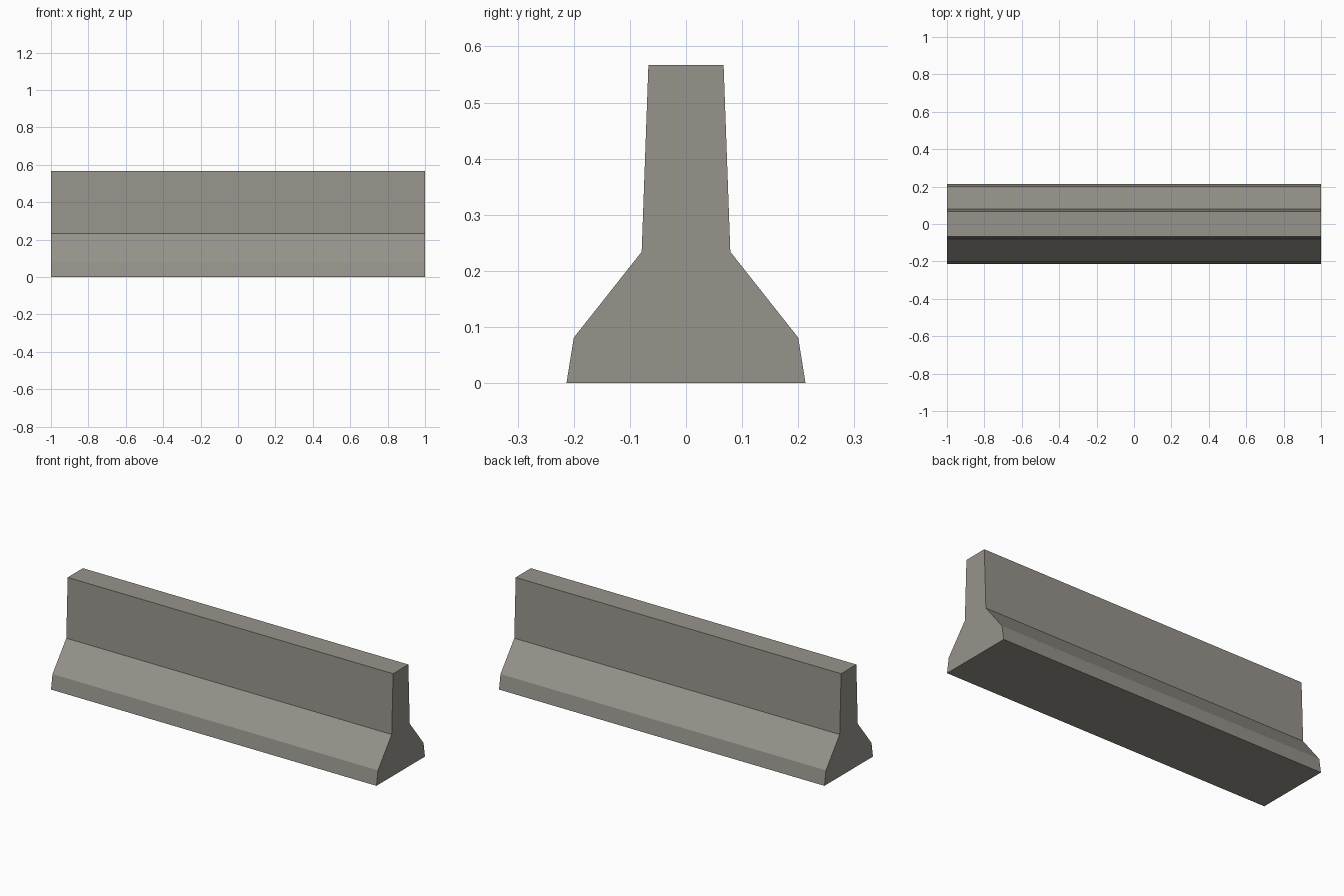
import bpy
import bmesh

cube = bpy.data.objects.get("Cube")
if cube:
    bpy.data.objects.remove(cube, do_unlink=True)


def make_material(name, rgb):
    mat = bpy.data.materials.new(name)
    mat.use_nodes = True
    color = (*rgb, 1.0)
    mat.diffuse_color = color
    mat.node_tree.nodes["Principled BSDF"].inputs["Base Color"].default_value = color
    return mat


concrete = make_material("warm grey concrete", (0.31, 0.295, 0.26))

# Half cross-section as (y, z): foot, sloped shoulder, tapered wall
half = [(0.213, 0.0), (0.2, 0.081), (0.079, 0.234), (0.067, 0.567)]
section = half + [(-y, z) for y, z in reversed(half)]

# Extrude the section along the barrier's length
bm = bmesh.new()
end = bm.faces.new([bm.verts.new((-1, y, z)) for y, z in section])
extruded = bmesh.ops.extrude_face_region(bm, geom=[end], use_keep_orig=True)
moved = [v for v in extruded["geom"] if isinstance(v, bmesh.types.BMVert)]
bmesh.ops.translate(bm, verts=moved, vec=(2, 0, 0))
bmesh.ops.recalc_face_normals(bm, faces=bm.faces)

mesh = bpy.data.meshes.new("concrete_barrier")
bm.to_mesh(mesh)
bm.free()
mesh.materials.append(concrete)
barrier = bpy.data.objects.new("concrete_barrier", mesh)
bpy.context.collection.objects.link(barrier)
